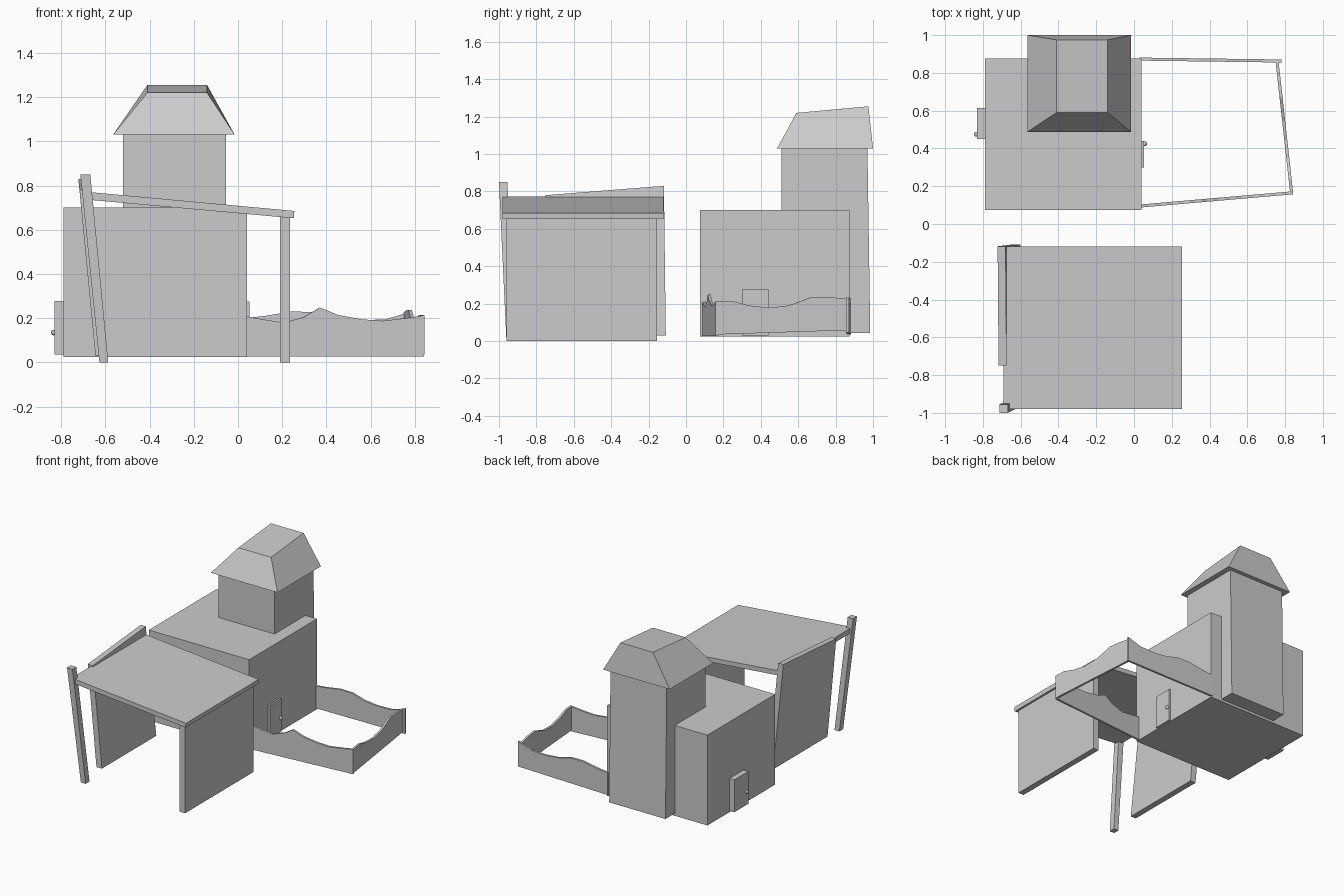
import bpy, bmesh
from mathutils import Vector

if "Cube" in bpy.data.objects:
    bpy.data.objects.remove(bpy.data.objects["Cube"])


def loft(name, a, b):
    """Closed solid between two matching outlines."""
    bm = bmesh.new()
    va = [bm.verts.new(p) for p in a]
    vb = [bm.verts.new(p) for p in b]
    n = len(a)
    bm.faces.new(va[::-1])
    bm.faces.new(vb)
    for i in range(n):
        j = (i + 1) % n
        bm.faces.new((va[i], va[j], vb[j], vb[i]))
    bmesh.ops.recalc_face_normals(bm, faces=bm.faces)
    me = bpy.data.meshes.new(name)
    bm.to_mesh(me)
    bm.free()
    ob = bpy.data.objects.new(name, me)
    bpy.context.collection.objects.link(ob)
    return ob


def rect(x0, x1, y0, y1, z):
    return [(x0, y0, z), (x1, y0, z), (x1, y1, z), (x0, y1, z)]


def box(name, x0, x1, y0, y1, z0, z1):
    return loft(name, rect(x0, x1, y0, y1, z0), rect(x0, x1, y0, y1, z1))


def fence(name, p0, p1, bottoms, profile, thick=0.016):
    """Upright board from p0 to p1 with a wavy top; profile = (fraction, height)."""
    p0, p1 = Vector(p0), Vector(p1)
    d = p1 - p0
    side = Vector((-d.y, d.x)).normalized() * thick / 2
    outline = [(0, bottoms[0]), (1, bottoms[1])] + profile[::-1]
    faces = []
    for s in (side, -side):
        faces.append([(*(p0 + d * t + s), z) for t, z in outline])
    return loft(name, *faces)


def knob(name, x, y, z):
    bpy.ops.mesh.primitive_uv_sphere_add(segments=10, ring_count=6, radius=0.013, location=(x, y, z))
    bpy.context.object.name = name


# House block and tower
box("house", -0.79, 0.04, 0.075, 0.875, 0.025, 0.70)
loft("tower", rect(-0.52, -0.055, 0.51, 0.985, 0.043), rect(-0.52, -0.055, 0.51, 0.97, 1.035))

# Tower roof with sloping top
loft("tower_roof", rect(-0.565, -0.015, 0.487, 1.0, 1.03),
     [(-0.41, 0.59, 1.22), (-0.14, 0.59, 1.22), (-0.14, 0.975, 1.255), (-0.41, 0.975, 1.255)])

# Doors with knobs
box("right_door", 0.03, 0.053, 0.30, 0.44, 0.03, 0.275)
box("left_door", -0.83, -0.78, 0.45, 0.615, 0.035, 0.277)
knob("right_door_knob", 0.057, 0.425, 0.135)
knob("left_door_knob", -0.834, 0.475, 0.135)

# Carport: sloping roof, upright wall, leaning wall, leaning post
section = [(-0.692, 0.737), (0.252, 0.652), (0.255, 0.685), (-0.69, 0.772)]
loft("carport_roof", [(x, -0.98, z) for x, z in section], [(x, -0.12, z) for x, z in section])
box("carport_right_wall", 0.19, 0.235, -0.96, -0.155, 0.0, 0.66)
loft("carport_left_wall", rect(-0.645, -0.60, -0.75, -0.108, 0.03),
     [(-0.717, -0.75, 0.78), (-0.675, -0.75, 0.78), (-0.68, -0.118, 0.83), (-0.722, -0.118, 0.83)])
loft("carport_post", rect(-0.627, -0.587, -0.96, -0.915, 0.0), rect(-0.713, -0.668, -1.0, -0.955, 0.85))

# Yard fence boards
fence("front_fence", (0.03, 0.095), (0.84, 0.165), (0.027, 0.027),
      [(0, 0.21), (0.1, 0.195), (0.22, 0.18), (0.33, 0.205), (0.42, 0.248), (0.52, 0.215),
       (0.65, 0.195), (0.77, 0.188), (0.9, 0.2), (1, 0.212)])
fence("side_fence", (0.835, 0.16), (0.757, 0.865), (0.035, 0.058),
      [(0, 0.212), (0.12, 0.215), (0.25, 0.19), (0.4, 0.178), (0.55, 0.19), (0.65, 0.215),
       (0.73, 0.237), (0.86, 0.235), (1, 0.225)])
fence("back_fence", (0.03, 0.873), (0.78, 0.863), (0.035, 0.045),
      [(0, 0.2), (0.12, 0.21), (0.28, 0.23), (0.42, 0.228), (0.55, 0.2), (0.7, 0.19),
       (0.85, 0.195), (0.94, 0.215), (1, 0.232)])
